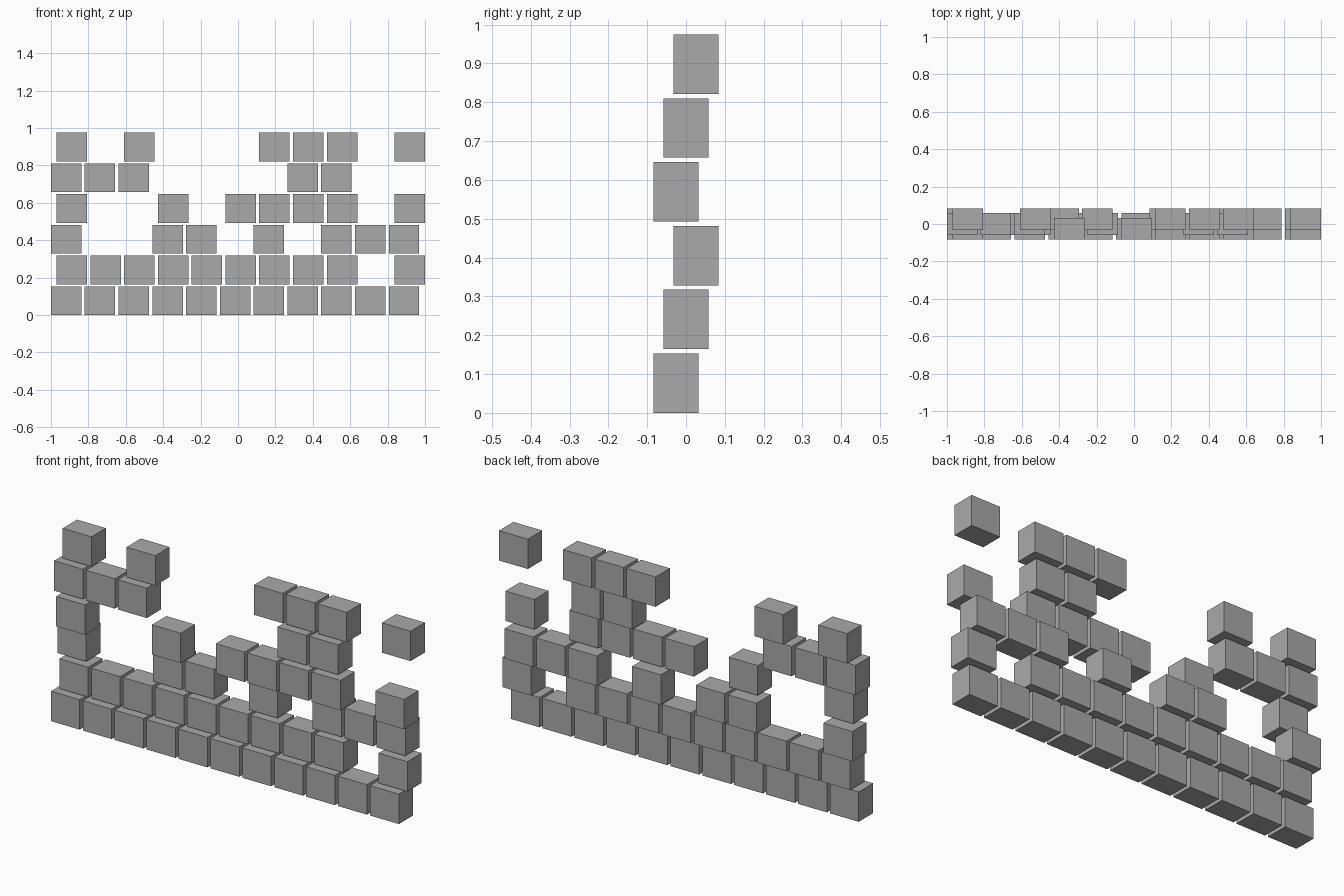
import bpy

if "Cube" in bpy.data.objects:
    bpy.data.objects.remove(bpy.data.objects["Cube"])

# Block size, spacing and stagger
W, D, H = 0.163, 0.116, 0.153
PITCH_X, PITCH_Z = 0.1806, 0.1643
SHIFT_X, SHIFT_Y = 0.030, 0.026

# Layout of the ruined wall, bottom course first
COURSES = [
    "###########",
    "#########.#",
    "#..##.#.###",
    "#..#.####.#",
    "###....##..",
    "#.#...###.#",
]

stone = bpy.data.materials.new("grey stone")
stone.diffuse_color = (0.40, 0.40, 0.40, 1)
stone.use_nodes = True
stone.node_tree.nodes["Principled BSDF"].inputs["Base Color"].default_value = stone.diffuse_color


def block_mesh():
    """One shared box mesh, centred on x and y, resting on z = 0."""
    x, y = W / 2, D / 2
    verts = [(sx * x, sy * y, z) for z in (0, H)
             for sx, sy in ((-1, -1), (1, -1), (1, 1), (-1, 1))]
    sides = [(i, (i + 1) % 4, (i + 1) % 4 + 4, i + 4) for i in range(4)]
    mesh = bpy.data.meshes.new("block")
    mesh.from_pydata(verts, [], [(3, 2, 1, 0), (4, 5, 6, 7)] + sides)
    mesh.materials.append(stone)
    return mesh


mesh = block_mesh()

# Courses alternate sideways and cycle through three depths
for row, course in enumerate(COURSES):
    for col, mark in enumerate(course):
        if mark == "#":
            block = bpy.data.objects.new(f"wall_block_{row}_{col}", mesh)
            block.location = (-1 + W / 2 + col * PITCH_X + SHIFT_X * (row % 2),
                              SHIFT_Y * (row % 3 - 1),
                              row * PITCH_Z)
            bpy.context.collection.objects.link(block)
